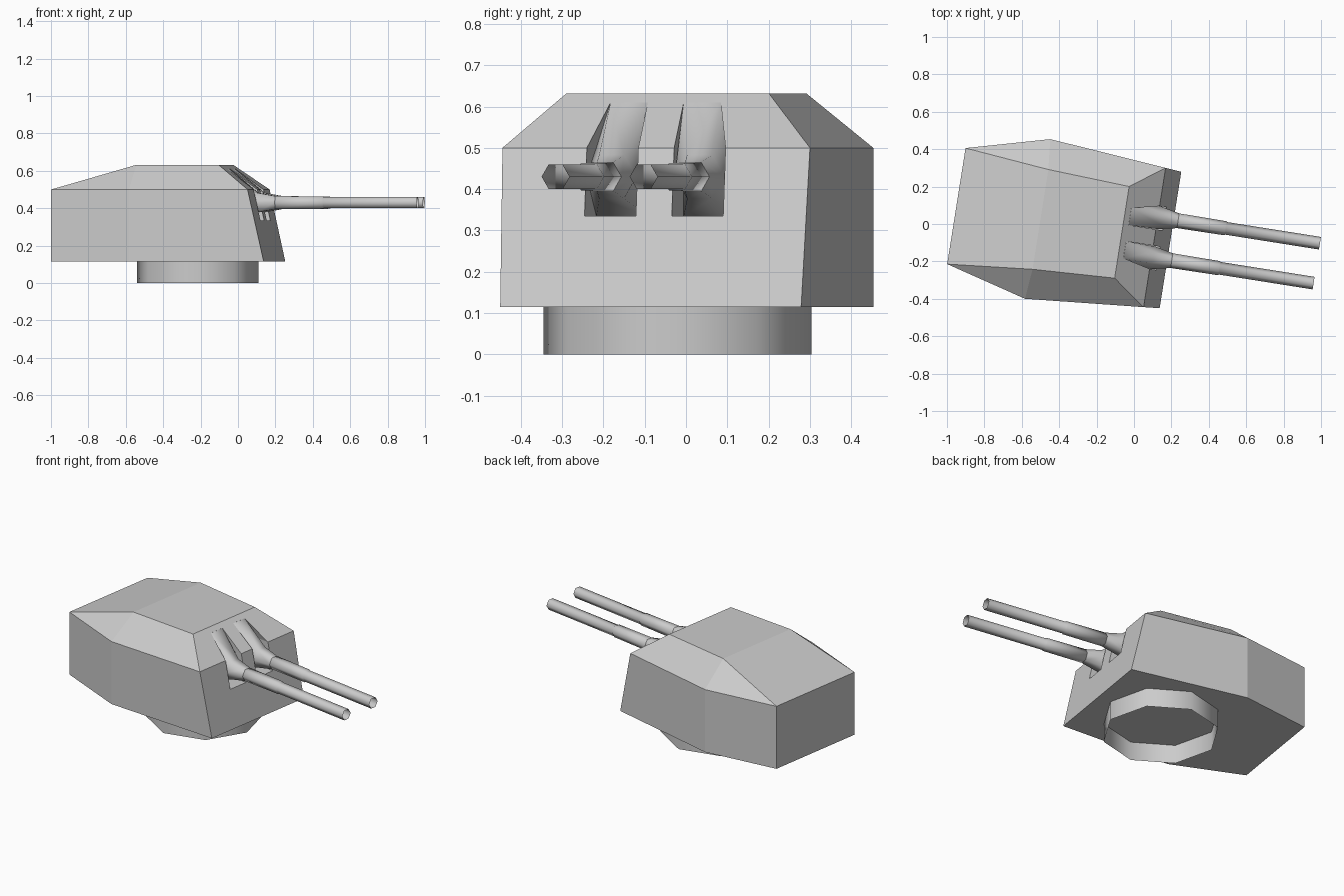
import bpy, bmesh, math
from mathutils import Matrix

if "Cube" in bpy.data.objects:
    bpy.data.objects.remove(bpy.data.objects["Cube"])

# Whole turret is modelled along +x, then trained 9 degrees to the side
TURN = Matrix.Rotation(math.radians(-9), 4, 'Z') @ Matrix.Translation((0, -0.054, 0))
GUN_Y, GUN_Z = 0.108, 0.43


def loft(name, rings, cap_start=True, cap_end=True, smooth=False, mirror=False):
    """Skin a list of rings with equal point counts."""
    bm = bmesh.new()
    loops = [[bm.verts.new(p) for p in r] for r in rings]
    n = len(rings[0])
    for a, b in zip(loops, loops[1:]):
        for i in range(n):
            j = (i + 1) % n
            bm.faces.new((a[i], a[j], b[j], b[i]))
    if cap_start:
        bm.faces.new(loops[0])
    if cap_end:
        bm.faces.new(loops[-1])
    bmesh.ops.recalc_face_normals(bm, faces=bm.faces)
    for f in bm.faces:
        f.smooth = smooth
    me = bpy.data.meshes.new(name)
    bm.to_mesh(me)
    bm.free()
    ob = bpy.data.objects.new(name, me)
    bpy.context.collection.objects.link(ob)
    ob.matrix_world = TURN
    if mirror:
        m = ob.modifiers.new("mirror", 'MIRROR')
        m.use_axis = (False, True, False)
        m.use_clip = False
        m.use_mirror_merge = False
    return ob


def outline(half, z):
    """Symmetric ring from (x, half width) pairs."""
    return [(x, y, z) for x, y in half] + [(x, -y, z) for x, y in reversed(half)]


# Armoured gunhouse: vertical walls, raked face, sloped roof
back, wide = (-0.953, 0.314), (-0.513, 0.432)
bm_rings = [outline([back, wide, (0.206, 0.369)], 0.115),
            outline([back, wide, (0.120, 0.377)], 0.50)]
house = loft("gunhouse", bm_rings, cap_end=False)
bm = bmesh.new()
bm.from_mesh(house.data)
bm.verts.ensure_lookup_table()
bl, wl, fl, fr, wr, br = bm.verts[6:12]
ml, rl, rr, mr = [bm.verts.new(p) for p in outline([(-0.498, 0.27), (-0.057, 0.248)], 0.632)]
for f in ((bl, wl, ml), (wl, fl, rl, ml), (fl, fr, rr, rl), (fr, wr, mr, rr),
          (wr, br, mr), (br, bl, ml, mr), (ml, rl, rr, mr)):
    bm.faces.new(f)
bmesh.ops.recalc_face_normals(bm, faces=bm.faces)
bm.to_mesh(house.data)
bm.free()

# Gun ports cut into the face
port = [(0.170, 0.50), (0.135, 0.61), (0.044, 0.61),
        (0.044, 0.46), (0.044, 0.335), (0.170, 0.335)]
cutter = loft("port_cutter", [[(x, y, z) for y, z in port] for x in (-0.028, 0.4)],
              mirror=True)
cutter.hide_render = True
cutter.display_type = 'WIRE'
cut = house.modifiers.new("gun_ports", 'BOOLEAN')
cut.operation = 'DIFFERENCE'
cut.solver = 'EXACT'
cut.object = cutter


def hexagon(x, r):
    return [(x, GUN_Y + r * math.cos(i * math.pi / 3), GUN_Z + r * math.sin(i * math.pi / 3))
            for i in range(6)]


# Mantlet filling each port and tapering to the barrel root
loft("mantlet", [[(-0.027, y, z) for y, z in port], hexagon(0.13, 0.061), hexagon(0.23, 0.04)],
     cap_start=False, cap_end=False, smooth=True, mirror=True)

# Hexagonal stepped barrels, open at the muzzle
loft("barrel", [hexagon(x, r) for x, r in
                ((0.18, 0.04), (0.485, 0.038), (0.49, 0.034), (0.998, 0.034))],
     cap_end=False, smooth=True, mirror=True)

# Eight-sided open ring under the gunhouse
ring = [[(-0.2085 + 0.3287 * math.cos(i * math.pi / 4), 0.3287 * math.sin(i * math.pi / 4), z)
         for i in range(8)] for z in (0.0, 0.115)]
loft("base_ring", ring, cap_start=False, cap_end=False, smooth=True)
